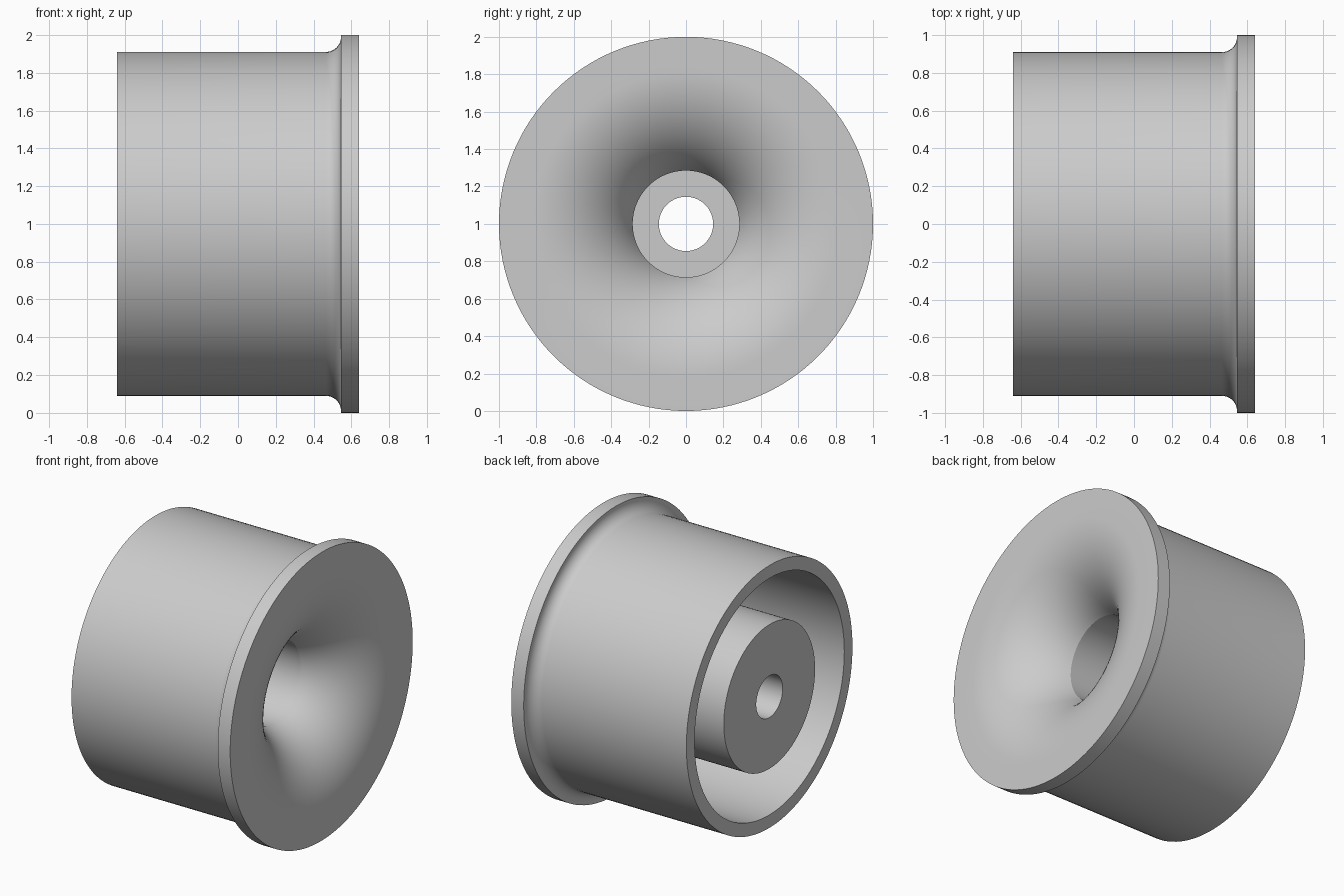
import bpy, bmesh
from math import sin, cos, tan, atan, pi, radians
from mathutils import Vector

if "Cube" in bpy.data.objects:
    bpy.data.objects.remove(bpy.data.objects["Cube"], do_unlink=True)

# Main dimensions along the x axis and radii around it
BACK, FRONT = -0.64, 0.64
BODY_R, FLANGE_R, CAVITY_R = 0.91, 1.0, 0.82
BOSS_R, BORE_R, HOLE_R = 0.5, 0.285, 0.145
FLANGE_BACK, CAVITY_FLOOR, BORE_FLOOR = 0.545, 0.36, -0.3
THROAT_X, HORN_R, FILLET = 0.28, 0.82, 0.08
SEGMENTS = 128


def arc(cx, cr, radius, start, end, steps):
    """Points (x, r) on an arc; angles are measured from the x axis."""
    angles = [start + (end - start) * i / steps for i in range(steps + 1)]
    return [(cx + radius * cos(a), cr + radius * sin(a)) for a in angles]


def revolve(name, profile, material):
    """Spin a closed (x, r) profile about the horizontal axis at z = 1."""
    bm = bmesh.new()
    rings = []
    for i in range(SEGMENTS):
        a = 2 * pi * i / SEGMENTS
        rings.append([bm.verts.new(Vector((x, r * cos(a), 1 + r * sin(a))))
                      for x, r in profile])
    n = len(profile)
    for i, ring in enumerate(rings):
        following = rings[(i + 1) % SEGMENTS]
        for j in range(n):
            k = (j + 1) % n
            bm.faces.new((ring[j], ring[k], following[k], following[j]))
    bmesh.ops.recalc_face_normals(bm, faces=bm.faces)
    mesh = bpy.data.meshes.new(name)
    bm.to_mesh(mesh)
    bm.free()
    obj = bpy.data.objects.new(name, mesh)
    bpy.context.collection.objects.link(obj)
    mesh.materials.append(material)
    bpy.ops.object.select_all(action="DESELECT")
    obj.select_set(True)
    bpy.context.view_layer.objects.active = obj
    bpy.ops.object.shade_smooth_by_angle(angle=radians(15))
    return obj


# Single plain grey
grey = bpy.data.materials.new("light_grey")
grey.use_nodes = True
colour = (0.6, 0.6, 0.6, 1)
grey.diffuse_color = colour
grey.node_tree.nodes["Principled BSDF"].inputs["Base Color"].default_value = colour

# Outer wall, fillet and flange
profile = [(BACK, CAVITY_R), (BACK, BODY_R)]
profile += arc(FLANGE_BACK - FILLET, BODY_R + FILLET, FILLET, -pi / 2, 0, 12)
profile += [(FLANGE_BACK, FLANGE_R), (FRONT, FLANGE_R)]

# Flared mouth: arc tangent to the front face, ending at the throat
sweep = 2 * atan((FRONT - THROAT_X) / (HORN_R - BORE_R))
horn = (HORN_R - BORE_R) / sin(sweep)
profile += arc(FRONT - horn, HORN_R, horn, 0, -sweep, 20)

# Counterbore, through hole, boss end and rear cavity
profile += [(BORE_FLOOR, BORE_R), (BORE_FLOOR, HOLE_R), (BACK, HOLE_R),
            (BACK, BOSS_R), (CAVITY_FLOOR, BOSS_R), (CAVITY_FLOOR, CAVITY_R)]

revolve("flanged_knob", profile, grey)
